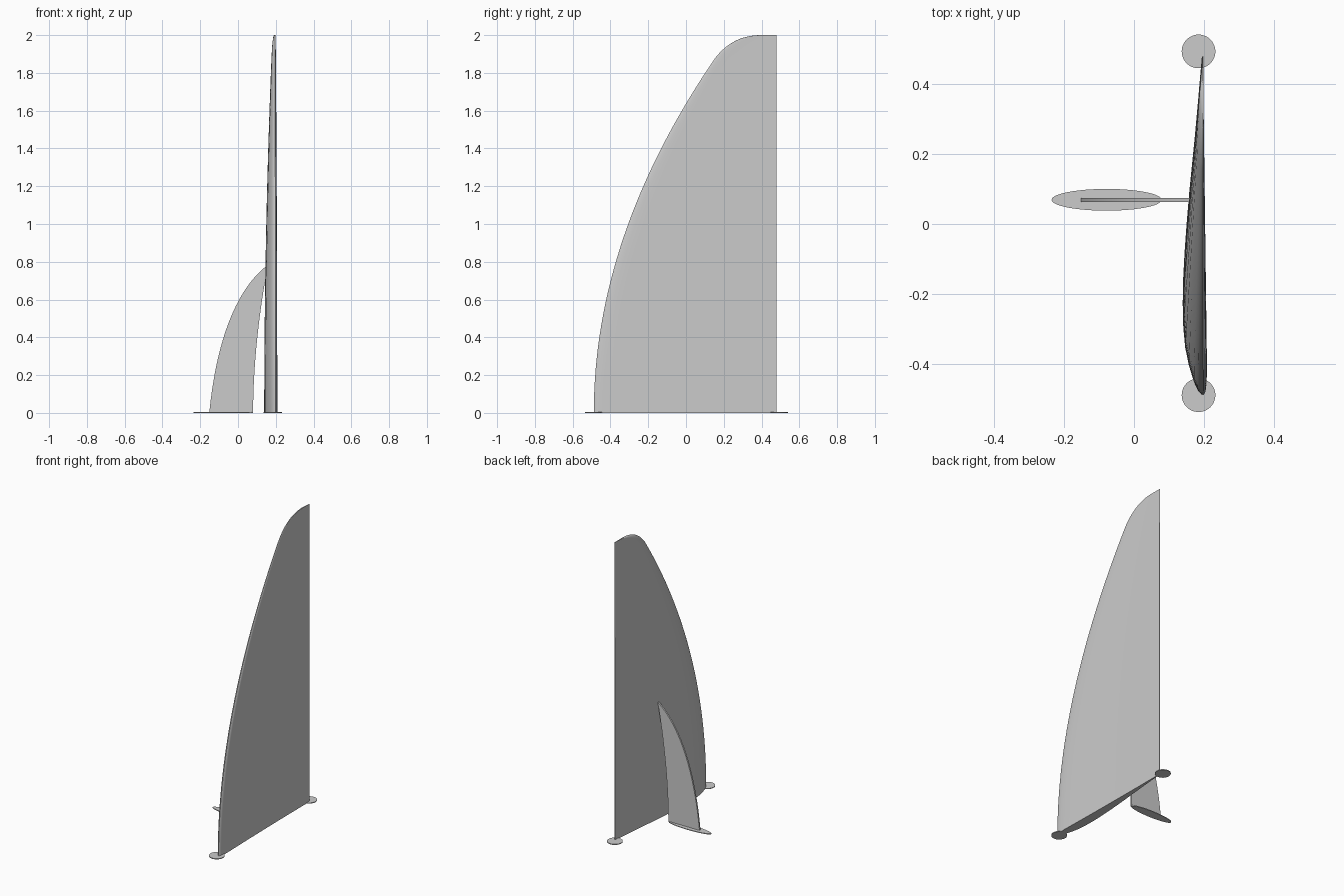
import bpy, bmesh, math
from mathutils import Vector
from mathutils.geometry import interpolate_bezier

cube = bpy.data.objects.get("Cube")
if cube:
    bpy.data.objects.remove(cube, do_unlink=True)

grey = bpy.data.materials.new("plain_grey")
grey.use_nodes = True
colour = (0.6, 0.6, 0.6, 1)
grey.diffuse_color = colour
grey.node_tree.nodes["Principled BSDF"].inputs["Base Color"].default_value = colour


def finish(name, bm):
    """Turn a bmesh into a smooth-by-angle object."""
    bmesh.ops.recalc_face_normals(bm, faces=bm.faces)
    mesh = bpy.data.meshes.new(name)
    bm.to_mesh(mesh)
    bm.free()
    mesh.materials.append(grey)
    obj = bpy.data.objects.new(name, mesh)
    bpy.context.collection.objects.link(obj)
    bpy.ops.object.select_all(action="DESELECT")
    obj.select_set(True)
    bpy.context.view_layer.objects.active = obj
    bpy.ops.object.shade_smooth_by_angle(angle=math.radians(35))
    return obj


def loft(name, rings):
    """Skin closed rings of equal length and cap both ends."""
    bm = bmesh.new()
    loops = [[bm.verts.new(p) for p in ring] for ring in rings]
    n = len(loops[0])
    for a, b in zip(loops, loops[1:]):
        for i in range(n):
            j = (i + 1) % n
            bm.faces.new((a[i], a[j], b[j], b[i]))
    bm.faces.new(loops[0])
    bm.faces.new(loops[-1])
    return finish(name, bm)


# Wing: cambered airfoil lofted up a swept leading edge, straight trailing edge
TRAIL_Y, ROOT_CHORD, LINE_X = 0.478, 0.966, 0.1965
bulged = [(0, 0.001), (0.004, -0.006), (0.015, -0.015), (0.04, -0.026), (0.09, -0.0405),
          (0.14, -0.0505), (0.2, -0.056), (0.27, -0.0577), (0.34, -0.0565), (0.42, -0.0525),
          (0.5, -0.047), (0.6, -0.039), (0.71, -0.028), (0.85, -0.0155), (1, -0.003)]
flat = [(1, 0.001), (0.7, 0.002), (0.5, 0.004), (0.3, 0.007), (0.18, 0.0097),
        (0.09, 0.0115), (0.045, 0.0108), (0.02, 0.009), (0.006, 0.006)]

stations = [(z, -0.488 + 0.182 * z * z) for z in (1.88 * i / 32 for i in range(33))]
tip = interpolate_bezier(Vector((0.155, 1.88)), Vector((0.215, 1.955)),
                         Vector((0.29, 2.0)), Vector((0.40, 2.0)), 14)
stations += [(p.y, p.x) for p in tip[1:]]

rings = []
for z, lead in stations:
    chord = TRAIL_Y - lead
    s = chord / ROOT_CHORD
    rings.append([(LINE_X + off * s, lead + u * chord, z) for u, off in bulged + flat])
loft("wing", rings)

# Fin: thin curved blade leaning against the bulged side of the wing
FIN_Y, FIN_HALF = 0.068, 0.0055
outer = interpolate_bezier(Vector((-0.152, 0)), Vector((-0.12, 0.33)),
                           Vector((-0.03, 0.64)), Vector((0.157, 0.783)), 28)
inner = interpolate_bezier(Vector((0.157, 0.775)), Vector((0.115, 0.55)),
                           Vector((0.08, 0.27)), Vector((0.08, 0)), 28)
outline = list(outer) + list(inner)
loft("fin", [[(p.x, FIN_Y + side * FIN_HALF, p.y) for p in outline] for side in (-1, 1)])


# Feet: thin round and oval pads on the ground
def pad(name, x, y, rx, ry, height=0.005, sides=48):
    angles = [math.tau * i / sides for i in range(sides)]
    loft(name, [[(x + rx * math.cos(a), y + ry * math.sin(a), z) for a in angles]
                for z in (0, height)])


pad("leading_pad", 0.184, -0.488, 0.048, 0.048)
pad("trailing_pad", 0.184, 0.492, 0.048, 0.048)
pad("fin_pad", -0.078, 0.069, 0.157, 0.031)
